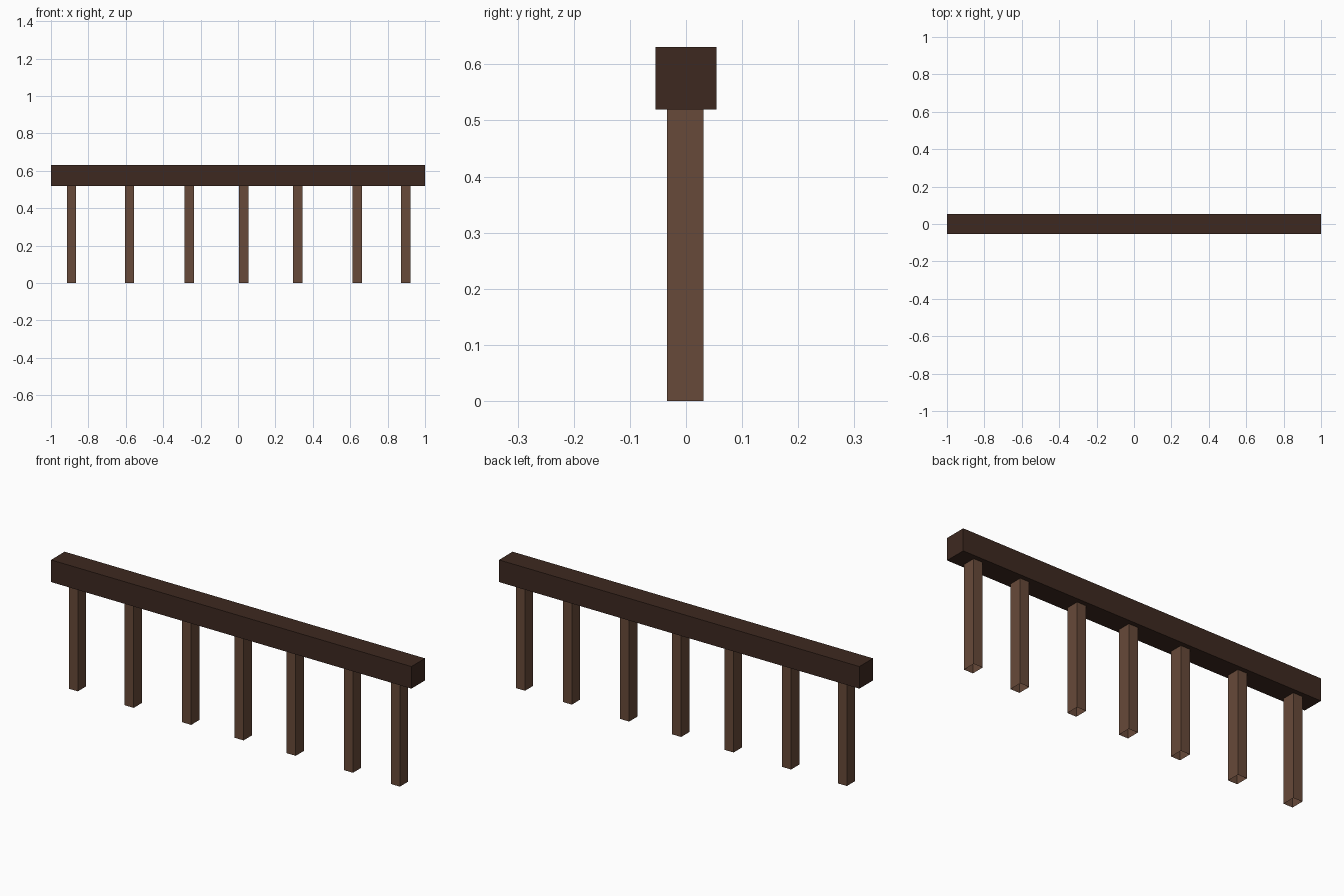
import bpy, bmesh
from mathutils import Vector

if "Cube" in bpy.data.objects:
    bpy.data.objects.remove(bpy.data.objects["Cube"])


def material(name, color):
    m = bpy.data.materials.new(name)
    m.diffuse_color = (*color, 1)
    m.use_nodes = True
    m.node_tree.nodes["Principled BSDF"].inputs["Base Color"].default_value = m.diffuse_color
    return m


def box(name, lo, hi, mat, open_ends=False):
    lo, hi = Vector(lo), Vector(hi)
    bm = bmesh.new()
    bmesh.ops.create_cube(bm, size=1)
    for v in bm.verts:
        v.co = (lo + hi) / 2 + v.co * (hi - lo)
    if open_ends:
        ends = [f for f in bm.faces if abs(f.normal.z) > 0.5]
        bmesh.ops.delete(bm, geom=ends, context='FACES_ONLY')
    mesh = bpy.data.meshes.new(name)
    bm.to_mesh(mesh)
    bm.free()
    mesh.materials.append(mat)
    ob = bpy.data.objects.new(name, mesh)
    bpy.context.collection.objects.link(ob)


dark_wood = material("dark_wood", (0.048, 0.022, 0.0145))
brown_wood = material("brown_wood", (0.136, 0.067, 0.041))

# Top rail
box("top_rail", (-1, -0.054, 0.52), (1, 0.054, 0.631), dark_wood)

# Unevenly spaced posts, hollow with open ends
for i, x in enumerate((-0.89, -0.58, -0.261, 0.03, 0.319, 0.637, 0.897)):
    box(f"post_{i + 1}", (x - 0.025, -0.034, 0), (x + 0.025, 0.031, 0.52),
        brown_wood, open_ends=True)
